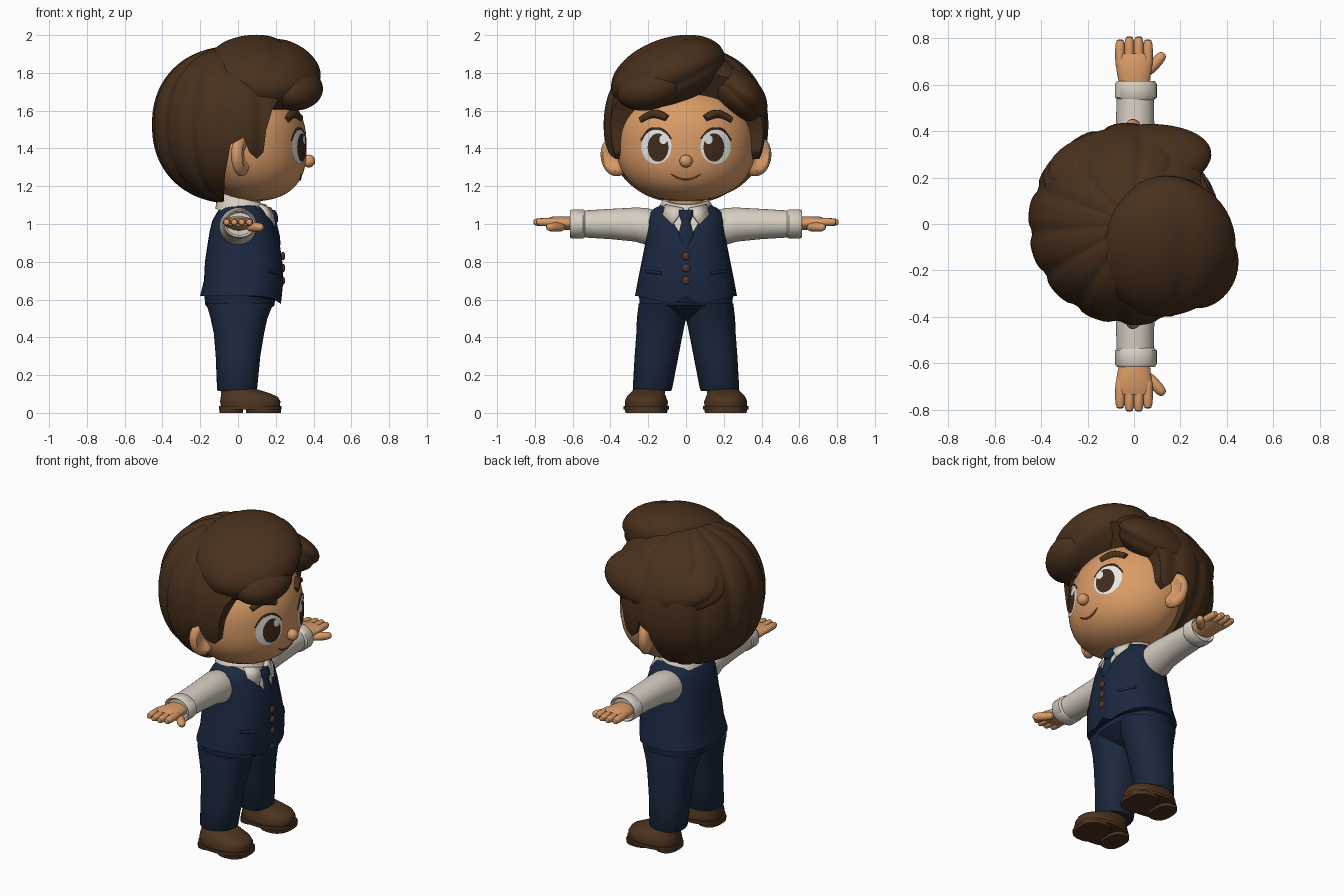
import bpy, bmesh
from math import sin, cos, pi, atan2, radians
from mathutils import Vector, Matrix, Euler

cube = bpy.data.objects.get("Cube")
if cube:
    bpy.data.objects.remove(cube)


def material(name, *rgb):
    m = bpy.data.materials.new(name)
    m.use_nodes = True
    m.diffuse_color = (*rgb, 1)
    bsdf = next(n for n in m.node_tree.nodes if n.type == "BSDF_PRINCIPLED")
    bsdf.inputs["Base Color"].default_value = (*rgb, 1)
    bsdf.inputs["Roughness"].default_value = 0.7
    return m


SKIN = material("skin", .7, .33, .135)
HAIR = material("hair_brown", .066, .03, .012)
NAVY = material("vest_navy", .011, .021, .052)
PANTS = material("trouser_navy", .011, .021, .048)
SHIRT = material("shirt_cream", .69, .62, .54)
SHOE = material("shoe_brown", .074, .034, .014)
WHITE = material("eye_white", .8, .8, .77)
DARK = material("iris_brown", .055, .024, .012)
BUTTON = material("button_brown", .09, .036, .02)
LIP = material("mouth_brown", .22, .07, .035)


def smooth(ob, mirror=False):
    bpy.ops.object.select_all(action="DESELECT")
    ob.select_set(True)
    bpy.context.view_layer.objects.active = ob
    bpy.ops.object.shade_smooth_by_angle(angle=radians(40))
    if mirror:
        mod = ob.modifiers.new("Mirror", "MIRROR")
        mod.use_axis = (False, True, False)
        mod.use_mirror_merge = False
    return ob


def finish(name, bm, mat, mirror=False):
    bmesh.ops.recalc_face_normals(bm, faces=bm.faces)
    me = bpy.data.meshes.new(name)
    bm.to_mesh(me)
    bm.free()
    me.materials.append(mat)
    ob = bpy.data.objects.new(name, me)
    bpy.context.collection.objects.link(ob)
    return smooth(ob, mirror)


def blob(name, center, radii, mat, rot=(0, 0, 0), mirror=False, shape=None, seg=32):
    """Ellipsoid whose unit sphere may be reshaped first; rot in degrees."""
    bm = bmesh.new()
    bmesh.ops.create_uvsphere(bm, u_segments=seg, v_segments=seg // 2, radius=1)
    if shape:
        for v in bm.verts:
            v.co = shape(v.co.copy())
    turn = Euler([radians(a) for a in rot]).to_matrix().to_4x4()
    bm.transform(Matrix.Translation(center) @ turn @ Matrix.Diagonal((*radii, 1)))
    return finish(name, bm, mat, mirror)


def loft(name, rings, mat, axis="z", power=2, mirror=False, edit=None, seg=48):
    """Skin rings of (position, centre a, centre b, radius a, radius b)."""
    bm = bmesh.new()
    loops = []
    for t, ca, cb, ra, rb in rings:
        loop = []
        for i in range(seg):
            c, s = cos(2 * pi * i / seg), sin(2 * pi * i / seg)
            k = (abs(c) ** power + abs(s) ** power) ** (-1 / power)
            a, b = ca + ra * c * k, cb + rb * s * k
            loop.append(bm.verts.new((a, b, t) if axis == "z" else (a, t, b)))
        loops.append(loop)
    for lo, hi in zip(loops, loops[1:]):
        for i in range(seg):
            j = (i + 1) % seg
            bm.faces.new((lo[i], lo[j], hi[j], hi[i]))
    bm.faces.new(loops[0])
    bm.faces.new(loops[-1])
    if edit:
        edit(bm, loops)
    return finish(name, bm, mat, mirror)


def tube(name, points, radius, mat, mirror=False, ends=0.4):
    cu = bpy.data.curves.new(name, "CURVE")
    cu.dimensions = "3D"
    cu.bevel_depth, cu.bevel_resolution, cu.use_fill_caps = radius, 3, True
    sp = cu.splines.new("NURBS")
    sp.points.add(len(points) - 1)
    for i, (p, co) in enumerate(zip(sp.points, points)):
        p.co = (*co, 1)
        p.radius = ends if i in (0, len(points) - 1) else 1
    sp.order_u, sp.use_endpoint_u = 3, True
    ob = bpy.data.objects.new(name, cu)
    bpy.context.collection.objects.link(ob)
    bpy.ops.object.select_all(action="DESELECT")
    ob.select_set(True)
    bpy.context.view_layer.objects.active = ob
    bpy.ops.object.convert(target="MESH")
    ob = bpy.context.view_layer.objects.active
    ob.data.materials.clear()
    ob.data.materials.append(mat)
    return smooth(ob, mirror)


# Head with a forward jaw and a flatter back
HC, HR, HP = Vector((.02, 0, 1.43)), Vector((.342, .37, .31)), 2.3


def squarish(p):
    def f(u):
        h = (u.x ** 2 + u.y ** 2) ** .5
        return u / (h ** p + abs(u.z) ** p) ** (1 / p)
    return f


def jaw(v):
    return .14 * max(0, -v) ** 1.5


def head_shape(u):
    u = squarish(HP)(u)
    u.x = u.x * (.72 if u.x < 0 else 1) + jaw(u.z)
    return u


def on_face(y, z, lift=0):
    v = (z - HC.z) / HR.z
    h = (1 - abs(v) ** HP) ** (1 / HP)
    x = max(0, h * h - (y / HR.y) ** 2) ** .5 + jaw(v)
    return Vector((HC.x + HR.x * x + lift, y, z))


def decal(name, cy, cz, ry, rz, mat, lift):
    bm = bmesh.new()
    bmesh.ops.create_circle(bm, cap_ends=True, cap_tris=True, segments=32, radius=1)
    bmesh.ops.subdivide_edges(bm, edges=bm.edges, cuts=3, use_grid_fill=True)
    for v in bm.verts:
        v.co = on_face(cy + v.co.x * ry, cz + v.co.y * rz, lift)
    return finish(name, bm, mat, True)


blob("head", HC, HR, SKIN, shape=head_shape, seg=64)
blob("nose", (.375, 0, 1.333), (.034, .034, .034), SKIN)
loft("neck", [(1.02, .02, 0, .1, .1), (1.16, .02, 0, .1, .1)], SKIN)


def ear_bowl(u):
    d = (u.y ** 2 + u.z ** 2) / .5
    if u.x > 0 and d < 1:
        u.x *= .2 + .8 * d
    return u


blob("ear", (.015, .373, 1.36), (.045, .083, .108), SKIN, (-8, 0, 22), True, ear_bowl)

# Face details
decal("eye_white", .157, 1.41, .08, .092, WHITE, .004)
decal("iris", .148, 1.405, .055, .075, DARK, .007)
decal("eye_glint", .12, 1.447, .021, .024, WHITE, .009)
tube("eyelid", [on_face(y, z, .003) for y, z in
     [(.078, 1.45), (.11, 1.495), (.16, 1.51), (.21, 1.495), (.24, 1.44)]], .006, DARK, True)
tube("eyebrow", [on_face(y, z, .002) for y, z in
     [(.1, 1.56), (.13, 1.576), (.18, 1.588), (.24, 1.55)]], .023, HAIR, True, .75)
tube("mouth", [on_face(y, 1.233 + 5 * y * y, .001) for y in
     (-.078, -.05, -.02, .02, .05, .078)], .005, LIP)


# Hair: ribbed cap trimmed along the hairline, swept fringe with curl, side lock
def cap_ribs(u):
    valley = (1 - abs(sin(7 * atan2(u.y, -u.x) + .6))) ** 2
    wide = (u.x ** 2 + u.y ** 2) ** .5
    return squarish(2.2)(u) * (1.015 - .05 * valley * wide)


def swept_ribs(u):
    valley = (1 - abs(sin(2 * atan2(u.z, u.x) + .5))) ** 3
    return u * (1 - .06 * valley * (u.x ** 2 + u.z ** 2) ** .5)


cap = blob("hair_cap", (-.01, 0, 1.525), (.44, .43, .412), HAIR, shape=cap_ribs, seg=112)
hairline = [(-.08, 1), (-.07, 1.25), (-.04, 1.42), (.03, 1.46), (.06, 1.38), (.1, 1.345),
            (.135, 1.38), (.15, 1.5), (.18, 1.6), (.24, 1.7), (.3, 1.8), (.3, 2.1),
            (-.6, 2.1), (-.6, 1)]
bm = bmesh.new()
side = bm.faces.new([bm.verts.new((x, -.6, z)) for x, z in hairline])
new = bmesh.ops.extrude_face_region(bm, geom=[side])["geom"]
bmesh.ops.translate(bm, vec=(0, 1.2, 0), verts=[g for g in new if isinstance(g, bmesh.types.BMVert)])
cutter = finish("hairline_cutter", bm, HAIR)
cutter.hide_render = True
trim = cap.modifiers.new("Trim", "BOOLEAN")
trim.operation, trim.solver, trim.object = "INTERSECT", "EXACT", cutter
bpy.context.view_layer.objects.active = cap
bpy.ops.object.modifier_apply(modifier=trim.name)
bpy.data.objects.remove(cutter)
smooth(cap)
blob("hair_fringe", (.13, -.095, 1.8), (.31, .315, .18), HAIR, (20, 6, 0), shape=swept_ribs, seg=64)
blob("hair_curl", (.3, -.19, 1.715), (.145, .18, .11), HAIR, (12, 10, -20), seg=48)
blob("hair_side_lock", (-.03, .25, 1.685), (.37, .2, .135), HAIR, (-42, 0, 9), shape=swept_ribs, seg=64)


# Vest with pointed hem and a shirt-coloured V at the neck
def cut_vest(bm, loops):
    for v in loops[0]:
        y = abs(v.co.y)
        if v.co.x > 0:
            v.co.z -= .045 * (y / .06 if y < .06 else max(0, 1 - (y - .06) / .2))
    for s in (1, -1):
        bmesh.ops.bisect_plane(bm, geom=bm.verts[:] + bm.edges[:] + bm.faces[:],
                               plane_co=(0, 0, .9), plane_no=(0, s, -.62))
    for f in bm.faces:
        c = f.calc_center_median()
        f.material_index = int(c.x > .03 and abs(c.y) < .62 * (c.z - .9))


vest = loft("vest", [(.62, .015, 0, .215, .27), (.7, .03, 0, .21, .255), (.8, .03, 0, .205, .235),
            (.9, .03, 0, .19, .215), (.96, .028, 0, .178, .21), (1.02, .025, 0, .16, .205),
            (1.06, .025, 0, .137, .19), (1.085, .025, 0, .12, .165), (1.1, .025, 0, .1, .13)],
            NAVY, power=2.4, edit=cut_vest)
vest.data.materials.append(SHIRT)
for z in (.83, .767, .7):
    blob("vest_button", (.238, 0, z), (.012, .022, .022), BUTTON, seg=16)
tube("pocket_welt", [(.218, .13, .74), (.197, .17, .743), (.16, .21, .75)], .009, NAVY, True, .9)


# Collar and tie
def tilt(bm, loops):
    for v in bm.verts:
        v.co.z -= .25 * v.co.x


loft("collar", [(1.05, .03, 0, .15, .165), (1.1, .03, 0, .143, .142), (1.14, .025, 0, .125, .115),
     (1.135, .025, 0, .1, .09)], SHIRT, edit=tilt)
bm = bmesh.new()
bm.faces.new([bm.verts.new(p) for p in
              [(.18, .015, 1.085), (.12, .11, 1.105), (.155, .125, 1.05), (.2, .075, 1.0)]])
flap = finish("collar_flap", bm, SHIRT, True)
flap.modifiers.new("Thickness", "SOLIDIFY").thickness = .015
loft("tie_knot", [(1.075, .175, 0, .02, .036), (1.05, .185, 0, .025, .038),
     (1.01, .192, 0, .02, .022)], NAVY)
loft("tie_blade", [(1.02, .188, 0, .014, .02), (.94, .205, 0, .016, .042),
     (.89, .218, 0, .008, .015)], NAVY)

# Arms and hands
loft("sleeve", [(.15, 0, .98, .09, .09), (.21, 0, .987, .098, .098), (.27, .003, .997, .088, .09),
     (.4, .005, 1.0, .083, .08), (.56, .005, 1.0, .08, .07)], SHIRT, "y", mirror=True)
loft("cuff", [(.535, .008, 1.0, .08, .07), (.545, .008, 1.0, .09, .077), (.603, .008, 1.0, .09, .077),
     (.615, .008, 1.0, .082, .07), (.6, .008, 1.0, .07, .06)], SHIRT, "y", mirror=True)
loft("palm", [(.57, .005, 1.0, .06, .036), (.64, 0, 1.005, .072, .036),
     (.7, 0, 1.01, .08, .031), (.735, 0, 1.01, .076, .02)], SKIN, "y", mirror=True)
for i, x in enumerate((-.06, -.02, .02, .06)):
    tip = .795 if i in (0, 3) else .808
    blob("finger", (x, tip - .065, 1.01), (.021, .021, .065), SKIN, (-90, 0, 0), True, squarish(4), 20)
blob("thumb", (.09, .69, .983), (.024, .024, .06), SKIN, (-90, 0, -42), True, squarish(3), 20)

# Trousers
loft("trouser_hips", [(.49, .01, 0, .06, .06), (.52, .01, 0, .125, .17), (.57, .01, 0, .183, .245),
     (.64, .01, 0, .19, .25)], PANTS, power=2.3)
loft("trouser_leg", [(.115, -.005, .178, .1, .098), (.125, -.005, .178, .106, .104),
     (.3, 0, .156, .118, .116), (.42, .005, .14, .133, .123), (.5, .005, .13, .15, .13),
     (.58, .01, .125, .178, .125)], PANTS, power=2.2, mirror=True)

# Shoes
loft("shoe_upper", [(.03, .065, .21, .155, .112), (.06, .065, .21, .16, .114),
     (.085, .06, .21, .151, .104), (.104, .04, .205, .128, .092), (.13, -.005, .19, .09, .082)],
     SHOE, power=2.3, mirror=True)
loft("shoe_welt", [(.018, .065, .21, .165, .12), (.036, .065, .21, .165, .12)], SHOE,
     power=2.3, mirror=True)
loft("sole_front", [(0, .135, .21, .092, .11), (.02, .135, .21, .092, .114)], SHOE,
     power=2.5, mirror=True)
loft("shoe_heel", [(0, -.035, .21, .062, .09), (.02, -.035, .21, .062, .093)], SHOE,
     power=2.5, mirror=True)
